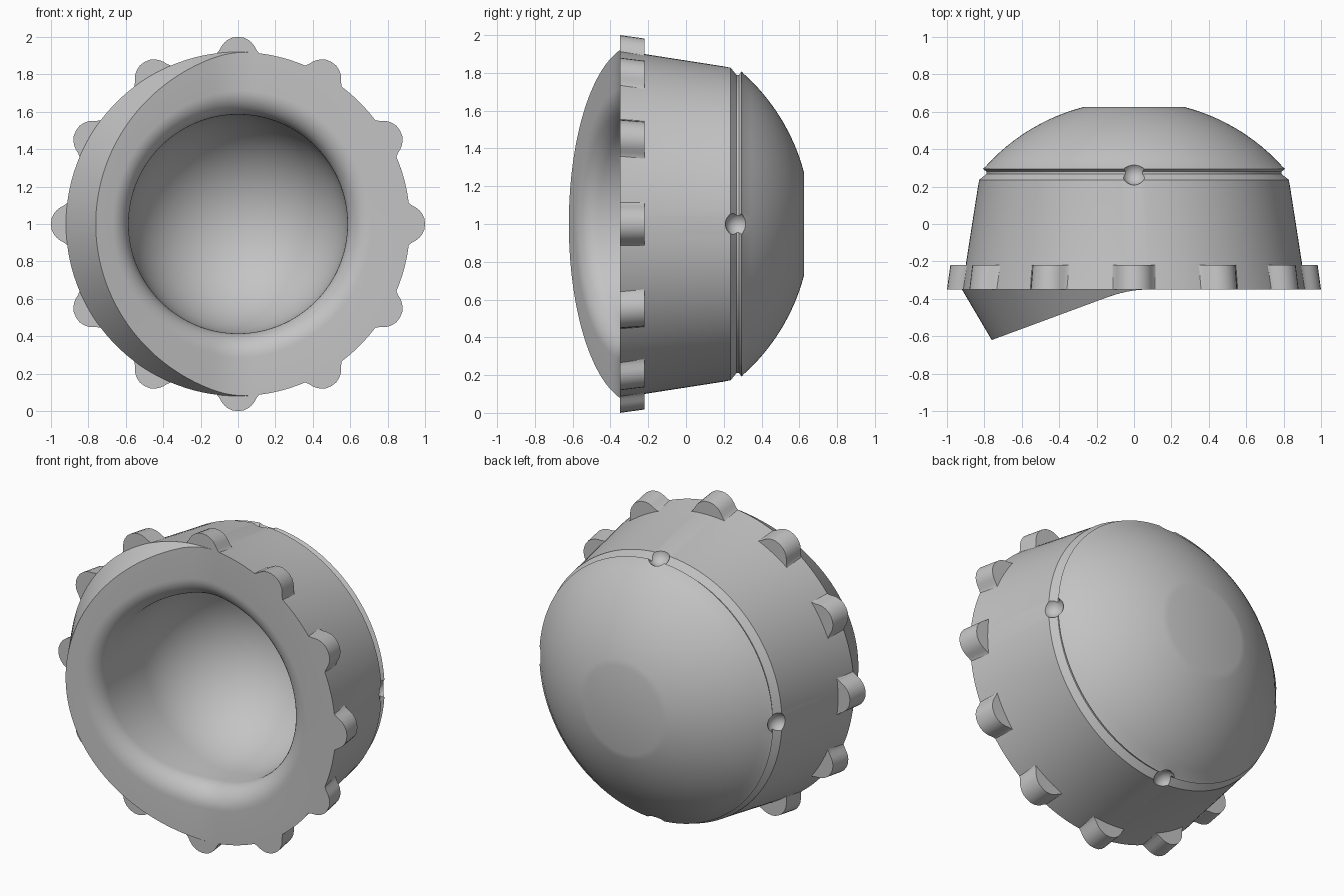
import bpy, bmesh, math
from math import sin, cos, tan, atan, pi, sqrt

old = bpy.data.objects.get("Cube")
if old:
    bpy.data.objects.remove(old, do_unlink=True)

grey = bpy.data.materials.new("plain grey")
grey.use_nodes = True
tone = (0.55, 0.55, 0.55, 1)
grey.diffuse_color = tone
grey.node_tree.nodes["Principled BSDF"].inputs["Base Color"].default_value = tone

FRONT = -0.35      # plane of the flat front face
OUTER = 0.92       # outer radius at that plane
BORE = 0.585       # socket radius
CENTRE = -0.1      # depth of the socket sphere's centre
SEGMENTS = 144


def polar(r, y, a):
    return (r * cos(a), y, 1 + r * sin(a))


def finish(bm, name):
    bmesh.ops.remove_doubles(bm, verts=bm.verts, dist=0.0002)
    bmesh.ops.recalc_face_normals(bm, faces=bm.faces)
    mesh = bpy.data.meshes.new(name)
    bm.to_mesh(mesh)
    bm.free()
    mesh.materials.append(grey)
    obj = bpy.data.objects.new(name, mesh)
    bpy.context.collection.objects.link(obj)
    return obj


def smooth(obj):
    bpy.ops.object.select_all(action='DESELECT')
    obj.select_set(True)
    bpy.context.view_layer.objects.active = obj
    bpy.ops.object.shade_smooth_by_angle(angle=math.radians(28))


def face_depth(x):
    """Front face: flat on the left, blending into a raised slope on the right."""
    d, w, slope = -0.03 - x, 0.11, 0.37
    if d < -w:
        return FRONT
    if d > w:
        return FRONT - slope * d
    return FRONT - slope * (d + w) ** 2 / (4 * w)


def section(a):
    """Radius and depth points from the back pole round to the socket pole."""
    pts = [(0, 0.625)]
    # spherical dome
    dome_y, dome_r = -0.41, 1.07
    for i in range(15):
        r = 0.27 + (0.795 - 0.27) * i / 14
        pts.append((r, dome_y + sqrt(dome_r ** 2 - r * r)))
    # groove and tapered wall
    pts += [(0.81, 0.295), (0.79, 0.28), (0.79, 0.268), (0.83, 0.236),
            (0.83, 0.228), (OUTER, FRONT)]
    # raised lip edge
    r = OUTER
    for _ in range(30):
        r = OUTER - 0.59 * (FRONT - face_depth(r * cos(a)))
    pts.append((r, face_depth(r * cos(a))))
    # rounded mouth of the socket
    h = lambda q: face_depth(q * cos(a))
    alpha = atan((h(BORE) - h(BORE + 0.08)) / 0.08)
    half = (pi / 2 - alpha) / 2
    reach = 0.13 * tan(half)
    r0 = BORE + reach * cos(alpha)
    start, corner, end = (r0, h(r0)), (BORE, h(BORE)), (BORE, h(BORE) + reach)
    for i in range(11):
        t = i / 10
        b = ((1 - t) ** 2, 2 * t * (1 - t) * cos(half), t * t)
        pts.append(tuple(sum(k * p[j] for k, p in zip(b, (start, corner, end))) / sum(b)
                         for j in (0, 1)))
    # socket hemisphere
    for i in range(21):
        t = i / 20 * pi / 2
        pts.append((BORE * cos(t), CENTRE + BORE * sin(t)))
    return pts


# cup body, lofted around the y axis
bm = bmesh.new()
rows = []
for s in range(SEGMENTS):
    a = 2 * pi * s / SEGMENTS
    rows.append([bm.verts.new(polar(r, y, a)) for r, y in section(a)])
for s in range(SEGMENTS):
    p, q = rows[s], rows[(s + 1) % SEGMENTS]
    for i in range(len(p) - 1):
        bm.faces.new((p[i], q[i], q[i + 1], p[i + 1]))
body = finish(bm, "cup_body")

# four dimples across the groove
bm = bmesh.new()
for k in range(4):
    ball = bmesh.ops.create_uvsphere(bm, u_segments=24, v_segments=16, radius=0.065)
    bmesh.ops.translate(bm, verts=ball["verts"], vec=polar(0.835, 0.273, k * pi / 2))
cutter = finish(bm, "dimple_cutter")
cutter.hide_render = True
cut = body.modifiers.new("dimples", 'BOOLEAN')
cut.object = cutter
cut.operation = 'DIFFERENCE'
cut.solver = 'EXACT'
bpy.context.view_layer.objects.active = body
bpy.ops.object.modifier_apply(modifier=cut.name)
bpy.data.objects.remove(cutter, do_unlink=True)
smooth(body)

# twelve rounded grip lobes around the front rim
half_outline = [(0.135, 0.908), (0.115, 0.918), (0.1, 0.935), (0.088, 0.955),
                (0.074, 0.972), (0.055, 0.986), (0.03, 0.997)]
outline = [(-t, r) for t, r in half_outline] + [(0, 1)] + \
          [(t, r) for t, r in reversed(half_outline)]
bm = bmesh.new()
for k in range(12):
    a = k * pi / 6
    loops = []
    for y, scale, inner in ((FRONT, 1, 0.9), (-0.22, 0.982, 0.875)):
        loop = [bm.verts.new(polar(scale * r, y, a + t / r)) for t, r in outline]
        loop += [bm.verts.new(polar(inner, y, a + t)) for t in (0.14, 0, -0.14)]
        loops.append(loop)
    f, b = loops
    bm.faces.new(f)
    bm.faces.new(b)
    n = len(f)
    for i in range(n):
        j = (i + 1) % n
        bm.faces.new((f[i], f[j], b[j], b[i]))
smooth(finish(bm, "grip_lobes"))
